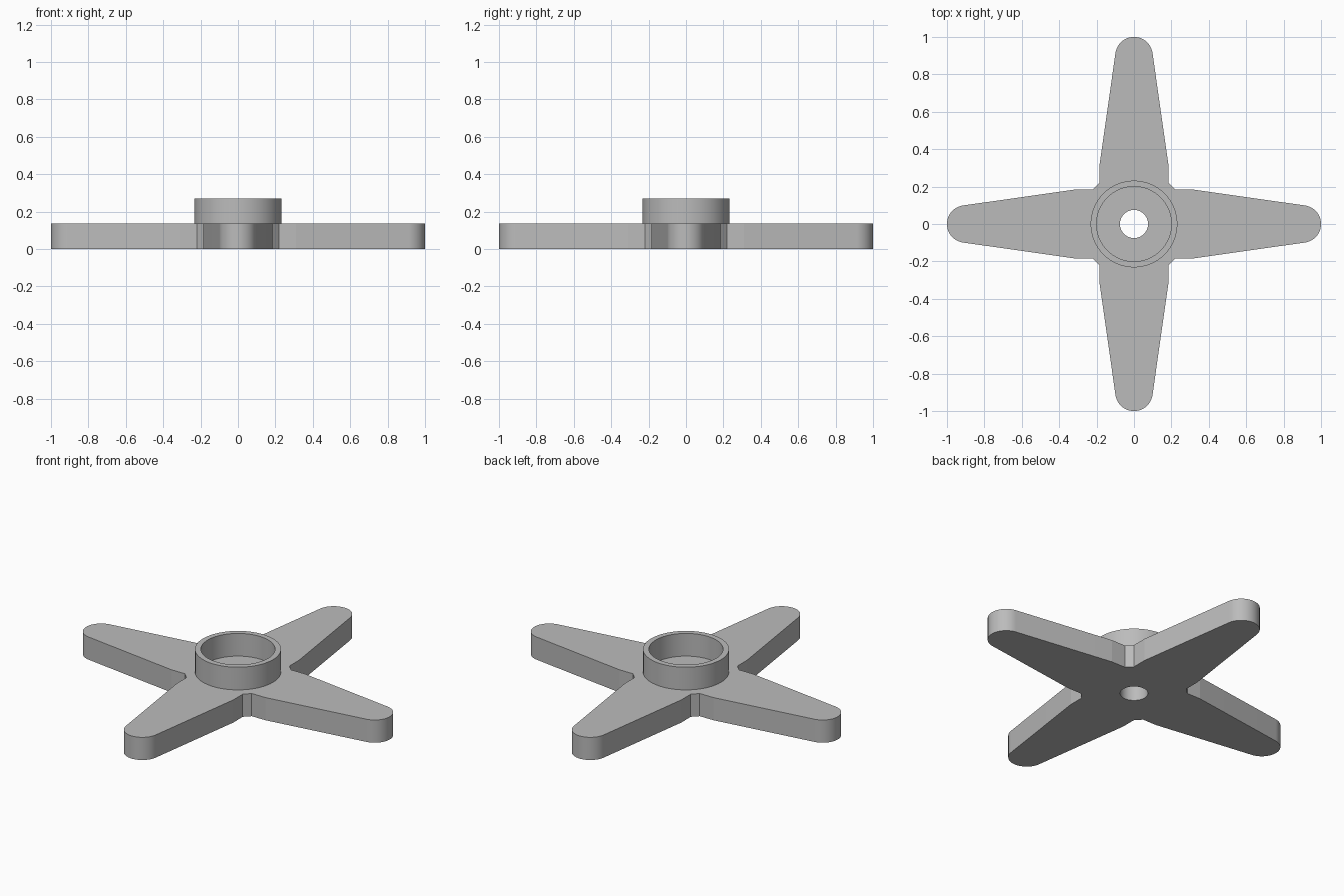
import bpy, bmesh, math
from mathutils import Vector, Matrix

cube = bpy.data.objects.get("Cube")
if cube:
    bpy.data.objects.remove(cube, do_unlink=True)

PLATE_H, TOP = 0.135, 0.27
HOLE_R, RING_IN, RING_OUT = 0.075, 0.2, 0.232
ROOT, TIP_R = 0.185, 0.1

grey = bpy.data.materials.new("plain_grey")
grey.use_nodes = True
colour = (0.5, 0.5, 0.5, 1)
grey.diffuse_color = colour
grey.node_tree.nodes["Principled BSDF"].inputs["Base Color"].default_value = colour


def circle(radius, n=64):
    return [Vector((radius * math.cos(math.tau * i / n),
                    radius * math.sin(math.tau * i / n), 0)) for i in range(n)]


def slab(name, outer, inner, z0, z1):
    """Solid slab between an outer outline and an inner hole."""
    bm = bmesh.new()
    edges = []
    for loop in (outer, inner):
        vs = [bm.verts.new((p.x, p.y, z0)) for p in loop]
        edges += [bm.edges.new((a, b)) for a, b in zip(vs, vs[1:] + vs[:1])]
    bmesh.ops.triangle_fill(bm, edges=edges, use_beauty=True, normal=(0, 0, 1))
    out = bmesh.ops.extrude_face_region(bm, geom=bm.faces[:], use_keep_orig=True)
    top = [g for g in out["geom"] if isinstance(g, bmesh.types.BMVert)]
    bmesh.ops.translate(bm, verts=top, vec=(0, 0, z1 - z0))
    bmesh.ops.recalc_face_normals(bm, faces=bm.faces[:])
    mesh = bpy.data.meshes.new(name)
    bm.to_mesh(mesh)
    bm.free()
    mesh.materials.append(grey)
    obj = bpy.data.objects.new(name, mesh)
    bpy.context.collection.objects.link(obj)
    bpy.ops.object.select_all(action='DESELECT')
    obj.select_set(True)
    bpy.context.view_layer.objects.active = obj
    bpy.ops.object.shade_smooth_by_angle(angle=math.radians(6.5))
    return obj


# One tapered arm with a rounded tip, repeated four times round the centre
sweep = math.radians(82)
arm = [Vector((0.22, -ROOT, 0)), Vector((0.31, -ROOT, 0))]
for i in range(33):
    a = -sweep + 2 * sweep * i / 32
    arm.append(Vector((1 - TIP_R + TIP_R * math.cos(a), TIP_R * math.sin(a), 0)))
arm += [Vector((0.31, ROOT, 0)), Vector((0.22, ROOT, 0))]
outline = [Matrix.Rotation(k * math.pi / 2, 3, 'Z') @ p for k in range(4) for p in arm]

slab("four_arm_plate", outline, circle(HOLE_R), 0, PLATE_H)

# Raised collar around the central hole
slab("collar_ring", circle(RING_OUT), circle(RING_IN), PLATE_H, TOP)
